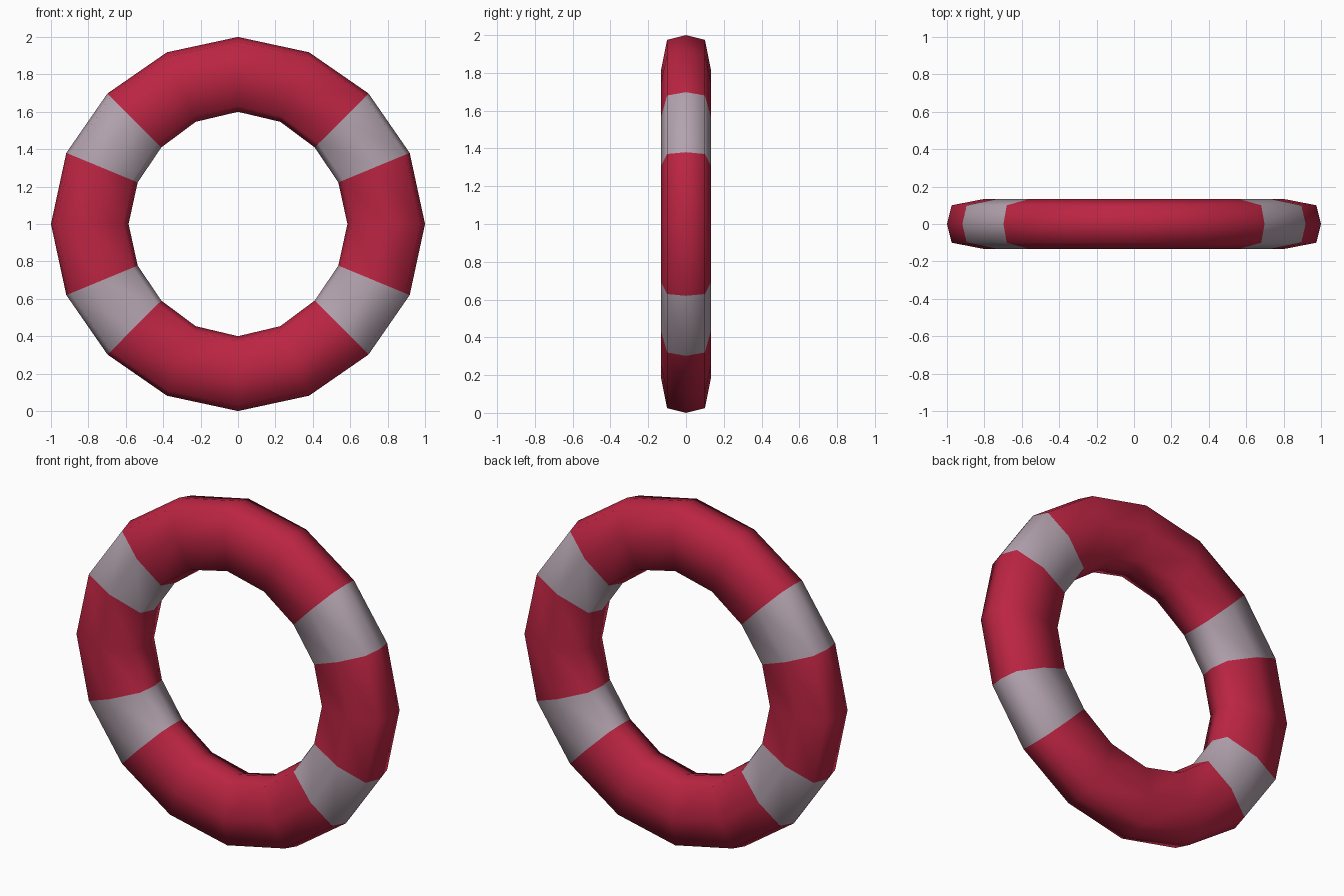
import bpy, bmesh, math

default = bpy.data.objects.get("Cube")
if default:
    bpy.data.objects.remove(default)


def make_material(name, rgb):
    mat = bpy.data.materials.new(name)
    mat.use_nodes = True
    color = (*rgb, 1.0)
    mat.diffuse_color = color
    mat.node_tree.nodes["Principled BSDF"].inputs["Base Color"].default_value = color
    return mat


red = make_material("buoy red", (0.50, 0.018, 0.055))
grey = make_material("band pale grey", (0.45, 0.365, 0.425))

SEGMENTS = 16
# Eight-sided tube section: (radius, depth, vertical stretch)
SECTION = [(1.0, 0, 0), (0.975, -0.10, 0), (0.805, -0.133, 0.005), (0.613, -0.10, 0.015),
           (0.585, 0, 0.015), (0.613, 0.10, 0.015), (0.805, 0.133, 0.005), (0.975, 0.10, 0)]

# Ring, slightly flattened towards the diagonals
bm = bmesh.new()
rings = []
for i in range(SEGMENTS):
    a = math.tau * i / SEGMENTS
    ring = []
    for radius, depth, stretch in SECTION:
        r = radius + stretch * math.sin(a) ** 2 - 0.013 * math.sin(2 * a) ** 2
        ring.append(bm.verts.new((r * math.cos(a), depth, 1 + r * math.sin(a))))
    rings.append(ring)

# Skin the ring; the bands lie beside each diagonal, mirrored by quadrant
count = len(SECTION)
for i in range(SEGMENTS):
    here, after = rings[i], rings[(i + 1) % SEGMENTS]
    is_band = i % 8 in (1, 6)
    for j in range(count):
        k = (j + 1) % count
        face = bm.faces.new((here[j], here[k], after[k], after[j]))
        face.smooth = True
        face.material_index = int(is_band)

bmesh.ops.recalc_face_normals(bm, faces=bm.faces)
mesh = bpy.data.meshes.new("life_ring")
bm.to_mesh(mesh)
bm.free()
mesh.materials.append(red)
mesh.materials.append(grey)
life_ring = bpy.data.objects.new("life_ring", mesh)
bpy.context.collection.objects.link(life_ring)
